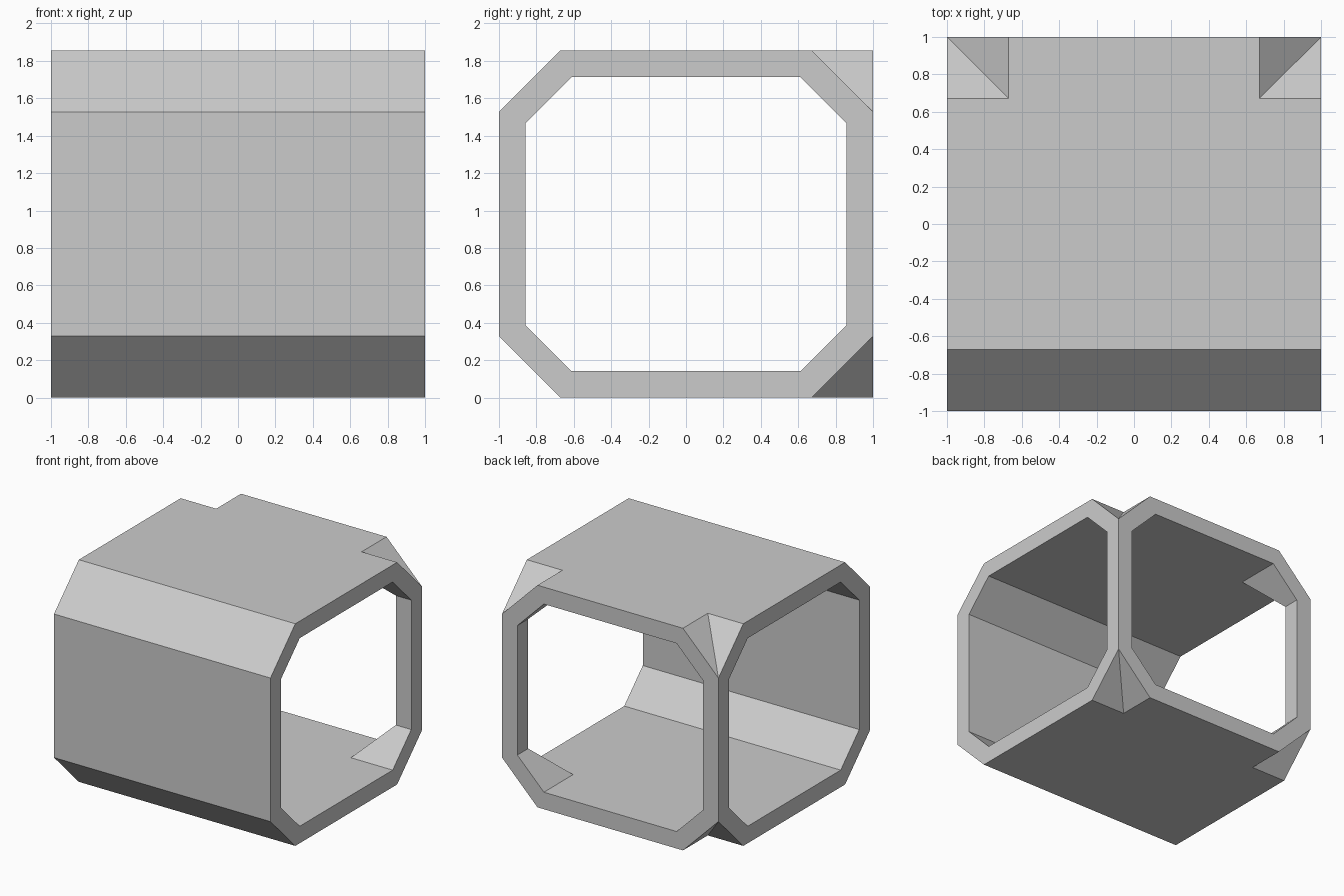
import bpy, bmesh
from math import radians

if "Cube" in bpy.data.objects:
    bpy.data.objects.remove(bpy.data.objects["Cube"])

H = 1.855            # outer height
WALL = 0.142         # wall thickness


def octagon(half, low, high, flat, cham):
    """Chamfered-rectangle section: (across, up) points."""
    right = [(flat, low), (half, low + cham), (half, high - cham), (flat, high)]
    return right + [(-a, z) for a, z in reversed(right)]


def prism(name, section, axis, start, end):
    """Extrude a section along the x or y axis."""
    bm = bmesh.new()
    rings = []
    for t in (start, end):
        rings.append([bm.verts.new((t, a, z) if axis == 'X' else (a, t, z))
                      for a, z in section])
    n = len(section)
    bm.faces.new(rings[0])
    bm.faces.new(rings[1])
    for i in range(n):
        j = (i + 1) % n
        bm.faces.new((rings[0][i], rings[0][j], rings[1][j], rings[1][i]))
    bmesh.ops.recalc_face_normals(bm, faces=bm.faces)
    mesh = bpy.data.meshes.new(name)
    bm.to_mesh(mesh)
    bm.free()
    obj = bpy.data.objects.new(name, mesh)
    bpy.context.collection.objects.link(obj)
    return obj


def boolean(target, other, operation):
    """Apply a boolean and discard the helper."""
    mod = target.modifiers.new(operation, 'BOOLEAN')
    mod.operation = operation
    mod.solver = 'EXACT'
    mod.object = other
    bpy.context.view_layer.objects.active = target
    bpy.ops.object.modifier_apply(modifier=mod.name)
    bpy.data.objects.remove(other)


def tee(name, section, reach):
    """Through passage along x joined by a branch towards +y."""
    body = prism(name, section, 'X', -reach, reach)
    boolean(body, prism(name + "_branch", section, 'Y', 0, reach), 'UNION')
    return body


# Outer shell and the slightly longer hollow that opens its three ends
outer = octagon(1.0, 0.0, H, 0.672, 0.328)
inner = octagon(1.0 - WALL, WALL, H - WALL, 0.613, 0.245)
corridor = tee("corridor_junction", outer, 1.0)
boolean(corridor, tee("hollow", inner, 1.2), 'DIFFERENCE')

# Merge leftover coplanar pieces
bm = bmesh.new()
bm.from_mesh(corridor.data)
bmesh.ops.remove_doubles(bm, verts=bm.verts, dist=1e-4)
bmesh.ops.dissolve_limit(bm, angle_limit=radians(1), verts=bm.verts, edges=bm.edges)
bm.to_mesh(corridor.data)
bm.free()
